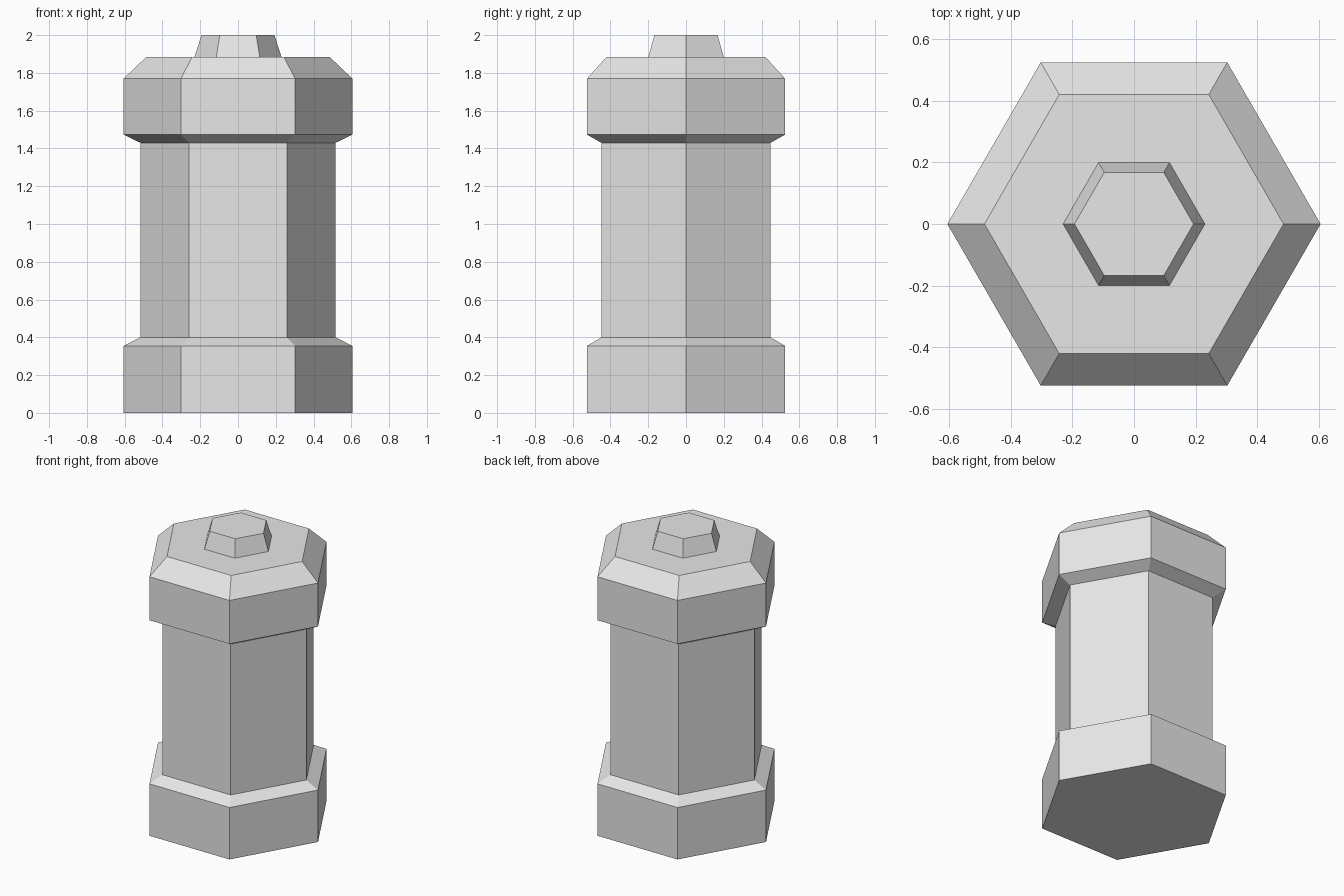
import bpy
import bmesh
from math import cos, sin, tau

SIDES = 6

cube = bpy.data.objects.get("Cube")
if cube:
    bpy.data.objects.remove(cube, do_unlink=True)

# One plain grey for the whole model
grey = bpy.data.materials.new("light_grey")
grey.use_nodes = True
grey.diffuse_color = (0.8, 0.8, 0.8, 1)
grey.node_tree.nodes["Principled BSDF"].inputs["Base Color"].default_value = grey.diffuse_color


def hex_part(name, profile, close_bottom=False, close_top=False):
    """Sweep a (radius, height) profile, listed bottom to top, around six sides."""
    bm = bmesh.new()
    rings = [[bm.verts.new((r * cos(tau * i / SIDES), r * sin(tau * i / SIDES), z))
              for i in range(SIDES)] for r, z in profile]
    for low, high in zip(rings, rings[1:]):
        for i in range(SIDES):
            j = (i + 1) % SIDES
            bm.faces.new((low[i], low[j], high[j], high[i]))
    if close_bottom:
        bm.faces.new(rings[0][::-1])
    if close_top:
        bm.faces.new(rings[-1])
    mesh = bpy.data.meshes.new(name)
    bm.to_mesh(mesh)
    bm.free()
    mesh.materials.append(grey)
    obj = bpy.data.objects.new(name, mesh)
    bpy.context.collection.objects.link(obj)
    return obj


OUTER, INNER, KNOB = 0.605, 0.517, 0.23

# Foot with a shallow sloped shoulder
hex_part("base", [(OUTER, 0), (OUTER, 0.355), (INNER, 0.4)], close_bottom=True)

# Straight middle column
hex_part("body", [(INNER, 0.4), (INNER, 1.43)])

# Lid with an undercut, a chamfered rim and a flat top around the knob
hex_part("lid", [(INNER, 1.43), (OUTER, 1.473), (OUTER, 1.77),
                 (0.485, 1.885), (KNOB, 1.885)])

# Tapered knob
hex_part("knob", [(KNOB, 1.885), (0.193, 2)], close_top=True)
